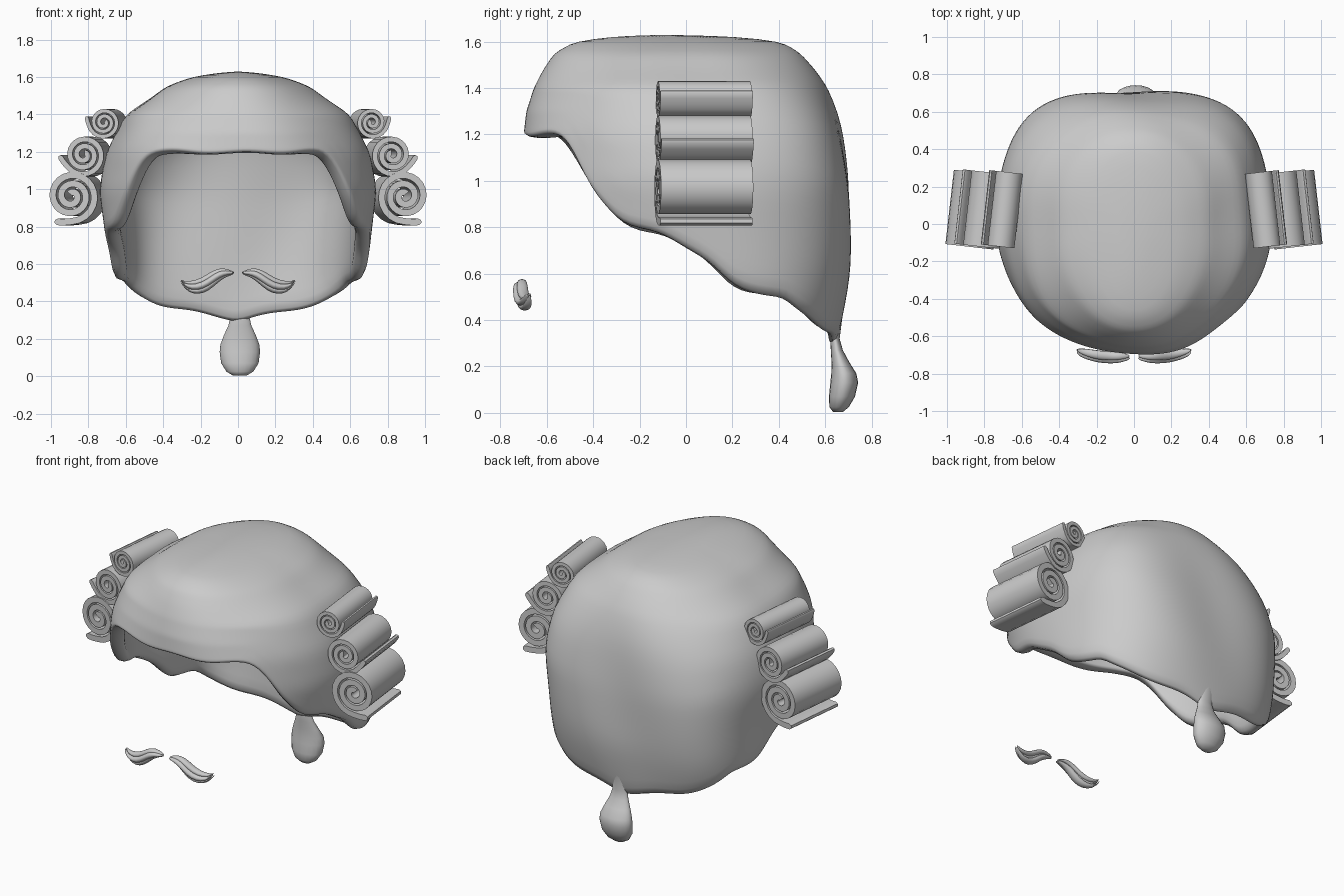
import bpy, bmesh, math
from mathutils import Vector, Matrix

if "Cube" in bpy.data.objects:
    bpy.data.objects.remove(bpy.data.objects["Cube"])


def make(name, verts, faces, angle=40):
    me = bpy.data.meshes.new(name)
    me.from_pydata(verts, [], faces)
    bm = bmesh.new()
    bm.from_mesh(me)
    bmesh.ops.recalc_face_normals(bm, faces=bm.faces)
    top = max(bm.faces, key=lambda f: f.calc_center_median().z)
    if name == "wig_cap" and top.normal.z < 0:
        bmesh.ops.reverse_faces(bm, faces=bm.faces)
    bm.to_mesh(me)
    bm.free()
    ob = bpy.data.objects.new(name, me)
    bpy.context.collection.objects.link(ob)
    bpy.ops.object.select_all(action='DESELECT')
    bpy.context.view_layer.objects.active = ob
    ob.select_set(True)
    bpy.ops.object.shade_smooth_by_angle(angle=math.radians(angle))
    return ob


def lerp_table(table, t):
    for a, b in zip(table, table[1:]):
        if a[0] <= t <= b[0]:
            k = (t - a[0]) / (b[0] - a[0])
            return [p + (q - p) * k for p, q in zip(a[1:], b[1:])]
    return list(table[0][1:] if t < table[0][0] else table[-1][1:])


def skin(rows, n, closed_ends=True):
    faces = [(r * n + i, r * n + (i + 1) % n, (r + 1) * n + (i + 1) % n, (r + 1) * n + i)
             for r in range(rows - 1) for i in range(n)]
    if closed_ends:
        faces += [tuple(range(n)), tuple(range((rows - 1) * n, rows * n))]
    return faces


def add_mirror(ob):
    ob.modifiers.new("mirror", 'MIRROR')


# Hair cap: cross-sections by height (z, front depth, back depth, half width, back squareness)
sections = [(0.28, .60, .64, .60, 3.1), (0.45, .60, .675, .67, 3.1), (0.6, .61, .705, .69, 3.1),
            (0.8, .66, .71, .71, 3.1), (1.0, .69, .705, .735, 3.1), (1.2, .70, .675, .70, 2.9),
            (1.3, .685, .65, .65, 2.7), (1.4, .65, .605, .60, 2.5), (1.48, .61, .55, .48, 2.4),
            (1.55, .565, .49, .385, 2.3), (1.6, .48, .41, .25, 2.2), (1.622, .32, .22, .11, 2.1)]
# Hairline height by angle from the front
hairline = [(0, 1.19), (20, 1.195), (33, 1.20), (42, 1.19), (48, 1.12), (56, .95), (67, .79),
            (82, .77), (98, .64), (107, .53), (126, .49), (131, .43), (142, .375),
            (165, .32), (180, .29)]
N = 72
levels = [1.622, 1.6, 1.575, 1.55, 1.515, 1.48, 1.44, 1.4]
LOW = 10
verts = []
for r in range(len(levels) + LOW):
    for i in range(N):
        phi = 2 * math.pi * i / N
        deg = math.degrees(phi)
        rim = lerp_table(hairline, min(deg, 360 - deg))[0] + .008 * math.sin(11 * phi + 1)
        if r < len(levels):
            z = levels[r]
        else:
            z = 1.4 + (rim - 1.4) * (r - len(levels) + 1) / LOW
        yf, yb, hx, back = lerp_table(sections, z)
        s, c = math.sin(phi), -math.cos(phi)
        p, b = (2.2, yf) if c < 0 else (back, yb)
        rad = (abs(s / hx) ** p + abs(c / b) ** p) ** (-1 / p)
        rad += .008 * math.sin(6 * phi + 5 * z) * min(1, (1.63 - z) * 5)
        verts.append((rad * s, rad * c, z))
faces = skin(len(levels) + LOW, N, False)
verts.append((0, -.1, 1.63))
faces += [(len(verts) - 1, (i + 1) % N, i) for i in range(N)]
cap = make("wig_cap", verts, faces, 80)
# thinner wall at the nape
thin = cap.vertex_groups.new(name="wall")
for i, v in enumerate(verts):
    thin.add([i], 1 - .5 * max(0, min(1, (.6 - v[2]) / .3)), 'REPLACE')
sol = cap.modifiers.new("thickness", 'SOLIDIFY')
sol.thickness = .085
sol.offset = -1
sol.vertex_group = "wall"
sub = cap.modifiers.new("round", 'SUBSURF')
sub.levels = sub.render_levels = 1

# Ponytail drop: (z, y centre, half width, half depth)
rings = [(.42, .655, .05, .02), (.32, .642, .05, .02), (.27, .65, .062, .026), (.22, .665, .085, .038),
         (.17, .68, .104, .054), (.13, .682, .108, .06), (.07, .672, .1, .056),
         (.025, .66, .072, .042), (.003, .655, .035, .02)]
M = 20
verts = [(hx * math.cos(a) + .01, cy + hy * math.sin(a), z) for z, cy, hx, hy in rings
         for a in [2 * math.pi * i / M for i in range(M)]]
make("ponytail", verts, skin(len(rings), M), 80)


# Rolled side curls: spiral band with a loose tapered tail, extruded front to back
def curl(name, cx, cz, scale, turn):
    path = [Vector((.09, -.136)), Vector((.075, -.138)), Vector((.04, -.139))]
    steps = 56
    for i in range(steps + 1):
        k = i / steps
        a = -math.pi / 2 - k * 2.6 * 2 * math.pi
        rad = .135 - .119 * k
        path.append(Vector((rad * math.cos(a), rad * math.sin(a))))
    outer, inner = [], []
    for i, p in enumerate(path):
        d = (path[min(i + 1, len(path) - 1)] - path[max(i - 1, 0)]).normalized()
        nrm = Vector((-d.y, d.x)) * (.008 if i == 0 else .0175)
        outer.append(p + nrm)
        inner.append(p - nrm)
    rot = Matrix.Rotation(math.radians(turn), 2)
    tilt = Matrix.Rotation(math.radians(6.5), 3, 'Z')
    n = len(path)
    verts = []
    for y in (-.2, .2):
        for q in outer + inner:
            q = rot @ q * scale
            verts.append(tilt @ Vector((q.x, y, q.y)) + Vector((cx, .078, cz)))
    e = 2 * n
    faces = []
    for i in range(n - 1):
        o, v = i, n + i
        faces += [(o, o + 1, v + 1, v), (e + o, e + v, e + v + 1, e + o + 1),
                  (o, e + o, e + o + 1, o + 1), (v, v + 1, e + v + 1, e + v)]
    faces += [(0, n, e + n, e), (n - 1, e + n - 1, e + e - 1, e - 1)]
    add_mirror(make(name, verts, faces))


curl("lower_curl", .868, .963, 1.0, 0)
curl("middle_curl", .802, 1.183, .8, 55)
curl("upper_curl", .695, 1.357, .6, 75)

# Moustache: three overlapping tapered strands per side (x, z, half height)
strands = [
    ("upper_strand", -.695, [(.02, .556, .004), (.06, .566, .012), (.10, .563, .015), (.14, .542, .017),
                             (.19, .508, .017), (.25, .492, .015), (.29, .502, .009), (.305, .515, .002)]),
    ("middle_strand", -.708, [(.02, .553, .004), (.06, .555, .013), (.10, .545, .018), (.14, .516, .019),
                              (.19, .482, .019), (.25, .472, .017), (.29, .49, .012), (.307, .513, .002)]),
    ("lower_strand", -.695, [(.02, .55, .004), (.06, .545, .011), (.10, .528, .016), (.14, .494, .019),
                             (.19, .458, .018), (.25, .453, .015), (.29, .477, .01), (.308, .508, .002)])]
K = 10
for name, y0, pts in strands:
    verts = []
    for x, z, h in pts:
        y = y0 - .012 + .45 * (x - .08) ** 2 + .1 * max(0, x - .2)
        for i in range(K):
            a = 2 * math.pi * i / K
            verts.append((x + .4 * h * math.sin(a), y + 1.5 * h * math.cos(a), z + h * math.sin(a)))
    ob = make("moustache_" + name, verts, skin(len(pts), K), 60)
    add_mirror(ob)
    s = ob.modifiers.new("round", 'SUBSURF')
    s.levels = s.render_levels = 1
